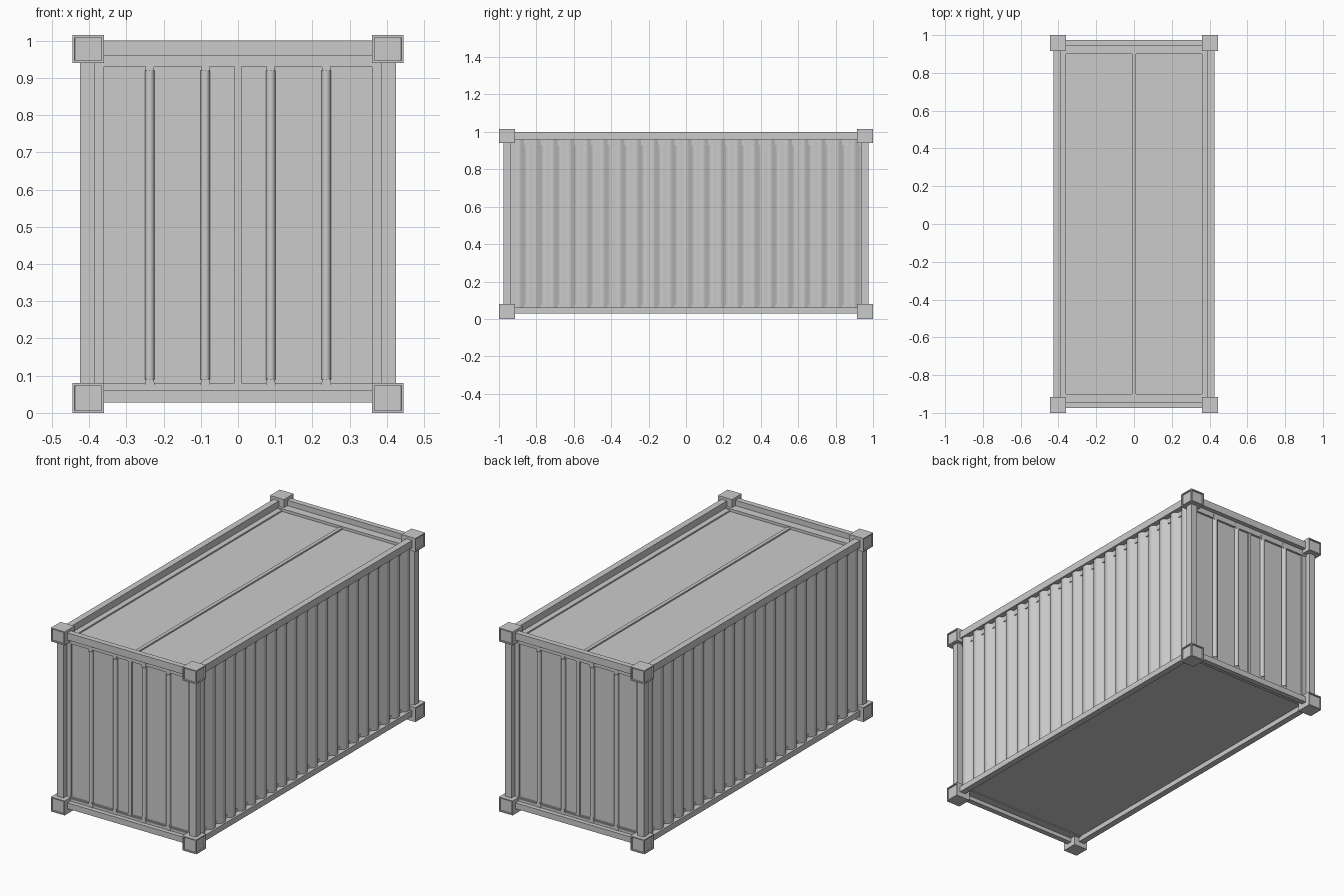
import bpy, bmesh, math
from mathutils import Matrix

if "Cube" in bpy.data.objects:
    bpy.data.objects.remove(bpy.data.objects["Cube"])


def finish(name, bm, smooth=None):
    bmesh.ops.recalc_face_normals(bm, faces=bm.faces)
    me = bpy.data.meshes.new(name)
    bm.to_mesh(me)
    bm.free()
    ob = bpy.data.objects.new(name, me)
    bpy.context.collection.objects.link(ob)
    if smooth:
        bpy.ops.object.select_all(action='DESELECT')
        ob.select_set(True)
        bpy.context.view_layer.objects.active = ob
        bpy.ops.object.shade_smooth_by_angle(angle=math.radians(smooth))
    return ob


def add_box(bm, x0, x1, y0, y1, z0, z1):
    m = Matrix.Translation(((x0 + x1) / 2, (y0 + y1) / 2, (z0 + z1) / 2)) @ \
        Matrix.Diagonal((abs(x1 - x0), abs(y1 - y0), abs(z1 - z0), 1))
    return bmesh.ops.create_cube(bm, size=1, matrix=m)["verts"]


def box(name, *dims):
    bm = bmesh.new()
    add_box(bm, *dims)
    return finish(name, bm)


# corner castings: blocks with recessed outer side faces
for sx in (-1, 1):
    for sy in (-1, 1):
        for label, z0, z1 in (("lower", 0, .08), ("upper", .94, 1.015)):
            bm = bmesh.new()
            add_box(bm, sx * .36, sx * .445, sy * .915, sy, z0, z1)
            bmesh.ops.recalc_face_normals(bm, faces=bm.faces)
            outer = [f for f in bm.faces
                     if f.normal.x * sx > .9 or f.normal.y * sy > .9]
            bmesh.ops.inset_individual(bm, faces=outer, thickness=.009)
            bmesh.ops.inset_individual(bm, faces=outer, thickness=.0005, depth=-.007)
            finish(label + "_corner_casting", bm)
        # corner posts
        box("corner_post", sx * .385, sx * .425, sy * .935, sy * .975, .06, .96)

# top and bottom rails
for s in (-1, 1):
    for label, z0, z1 in (("bottom", .028, .06), ("top", .96, 1.0)):
        box(label + "_side_rail", s * .39, s * .425, -.975, .975, z0, z1)
        box(label + "_end_rail", -.39, .39, s * .945, s * .975, z0, z1)

# corrugated side walls
n, y0 = 21, -.94
p = 1.88 / n
for s in (-1, 1):
    bm = bmesh.new()
    rows = []
    for i in range(n):
        for t, x in ((0, .39), (.14, .39), (.34, .415), (.66, .415), (.86, .39)):
            rows.append((s * x, y0 + (i + t) * p))
    rows.append((s * .39, -y0))
    vs = [[bm.verts.new((x, y, z)) for z in (.055, .965)] for x, y in rows]
    for a, b in zip(vs, vs[1:]):
        bm.faces.new((a[0], b[0], b[1], a[1]))
    # normals face outward
    w = finish("corrugated_side_wall", bm, 60)
    if w.data.polygons[0].normal.x * s < 0:
        w.data.flip_normals()

# end walls: door panels inside a shallow raised frame, with lock rods
for s in (-1, 1):
    box("door_panel", -.39, .39, s * .90, s * .938, .05, .97)
    bm = bmesh.new()
    for x0, x1, z0, z1 in ((-.39, -.36, .05, .97), (.36, .39, .05, .97),
                           (-.01, .01, .08, .94),
                           (-.36, .36, .05, .08), (-.36, .36, .94, .97)):
        add_box(bm, x0, x1, s * .93, s * .946, z0, z1)
    finish("door_frame", bm)
    for x in (-.237, -.088, .088, .237):
        bm = bmesh.new()
        bmesh.ops.create_cone(bm, cap_ends=True, segments=16, radius1=.0125,
                              radius2=.0125, depth=.83,
                              matrix=Matrix.Translation((x, s * .944, .505)))
        finish("door_rod", bm, 40)
        # flared rod brackets at frame edge
        for za, zb in ((.06, .092), (.953, .918)):
            bm = bmesh.new()
            for v in add_box(bm, x - .015, x + .015, s * .935, s * .952,
                             min(za, zb), max(za, zb)):
                if abs(v.co.z - zb) < .001:
                    v.co.x = x + (v.co.x - x) * .7
            finish("rod_bracket", bm)

# roof: two sunken panels split by a centre seam
box("roof_panel", -.395, .395, -.95, .95, .93, .955)
bm = bmesh.new()
for x0, x1, ya, yb in ((-.395, -.36, -.95, .95), (.36, .395, -.95, .95),
                       (-.01, .01, -.91, .91),
                       (-.36, .36, -.95, -.91), (-.36, .36, .91, .95)):
    add_box(bm, x0, x1, ya, yb, .95, .963)
finish("roof_frame", bm)

# floor
box("floor", -.395, .395, -.95, .95, .055, .075)
